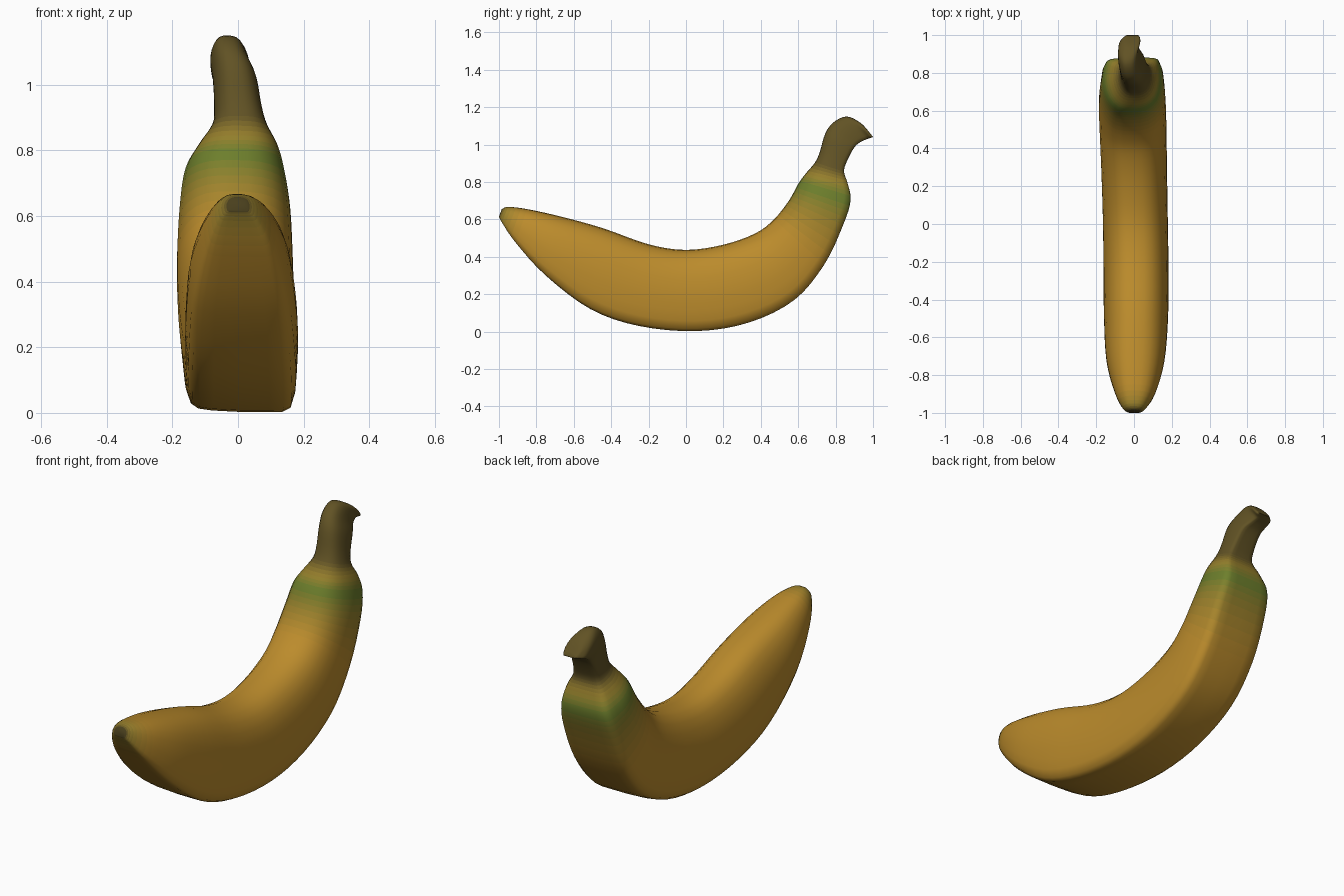
import bpy, bmesh
from mathutils import Vector

if "Cube" in bpy.data.objects:
    bpy.data.objects.remove(bpy.data.objects["Cube"])

# Stations: lower y,z, upper y,z, centre x, half width
STATIONS = [
    (-1.00, .615, -.985, .655, 0, .03), (-.985, .585, -.95, .667, 0, .06),
    (-.91, .475, -.85, .655, .005, .108), (-.75, .30, -.68, .618, .007, .152),
    (-.51, .12, -.45, .555, .01, .168), (-.25, .03, -.20, .467, .01, .17),
    (.06, .003, .0, .437, .006, .17), (.34, .05, .20, .465, 0, .172),
    (.58, .17, .37, .525, -.006, .175), (.74, .36, .47, .60, -.01, .175),
    (.84, .57, .55, .70, -.01, .167), (.88, .70, .60, .79, -.01, .15),
    (.865, .79, .64, .845, 0, .12), (.845, .855, .69, .905, .005, .083),
    (.86, .91, .715, .96, 0, .072), (.90, .985, .745, 1.06, -.01, .066),
    (.935, 1.015, .79, 1.12, -.025, .058), (.97, 1.03, .86, 1.15, -.03, .052),
    (.99, 1.037, .935, 1.115, -.015, .048), (1.0, 1.04, .985, 1.06, -.01, .035),
]
# Rounded, slightly flat-bottomed peel section
RING = [(-.5, -.98), (.5, -1), (.9, -.94), (1, -.5), (1, 0), (.85, .55), (.5, .9),
        (0, 1), (-.5, .93), (-.84, .55), (-1, 0), (-.98, -.5), (-.88, -.88)]
YELLOW, OLIVE, GREEN = (.50, .26, .025), (.32, .22, .025), (.13, .21, .025)
BROWN, DARK = (.12, .085, .018), (.03, .025, .01)
COLOURS = [DARK, OLIVE, YELLOW, YELLOW, YELLOW, YELLOW, YELLOW, YELLOW, YELLOW,
           YELLOW, OLIVE, GREEN, OLIVE] + [BROWN] * 7
STEPS = 4


def spline(p, q, r, s, t):
    """Catmull-Rom point between q and r."""
    return tuple(.5 * (2*b + (c - a)*t + (2*a - 5*b + 4*c - d)*t*t
                       + (3*b - a - 3*c + d)*t**3) for a, b, c, d in zip(p, q, r, s))


n = len(RING)
ring = [spline(RING[i-1], RING[i], RING[(i+1) % n], RING[(i+2) % n], k / 2)
        for i in range(n) for k in range(2)]
last = len(STATIONS) - 1
path, shades = [], []
for i in range(last):
    quad = [STATIONS[min(max(j, 0), last)] for j in range(i - 1, i + 3)]
    for k in range(STEPS):
        path.append(spline(*quad, k / STEPS))
        t = (k + .5) / STEPS
        shades.append(tuple(round(a + (b - a)*t, 4)
                            for a, b in zip(COLOURS[i], COLOURS[i + 1])))
path.append(STATIONS[-1])

# Lofted peel with tip and stem
mesh = bpy.data.meshes.new("banana_peel")
slots = {}
for c in shades:
    if c not in slots:
        slots[c] = len(slots)
        mat = bpy.data.materials.new("peel_shade")
        mat.diffuse_color = (*c, 1)
        mat.use_nodes = True
        mat.node_tree.nodes["Principled BSDF"].inputs["Base Color"].default_value = mat.diffuse_color
        mesh.materials.append(mat)

bm = bmesh.new()
rows = []
for ly, lz, uy, uz, cx, w in path:
    mid = Vector((cx, (ly + uy) / 2, (lz + uz) / 2))
    up = Vector((0, (uy - ly) / 2, (uz - lz) / 2))
    rows.append([bm.verts.new(mid + Vector((u * w, 0, 0)) + up * v) for u, v in ring])
m = len(ring)
for a, b, c in zip(rows, rows[1:], shades):
    for j in range(m):
        f = bm.faces.new((a[j], a[(j+1) % m], b[(j+1) % m], b[j]))
        f.material_index = slots[c]
# Blossom tip and cut stem end
bm.faces.new(rows[0]).material_index = slots[shades[0]]
bm.faces.new(rows[-1]).material_index = slots[shades[-1]]
bmesh.ops.recalc_face_normals(bm, faces=bm.faces[:])
for f in bm.faces:
    f.smooth = True
bm.to_mesh(mesh)
bm.free()
banana = bpy.data.objects.new("banana_peel", mesh)
bpy.context.collection.objects.link(banana)
